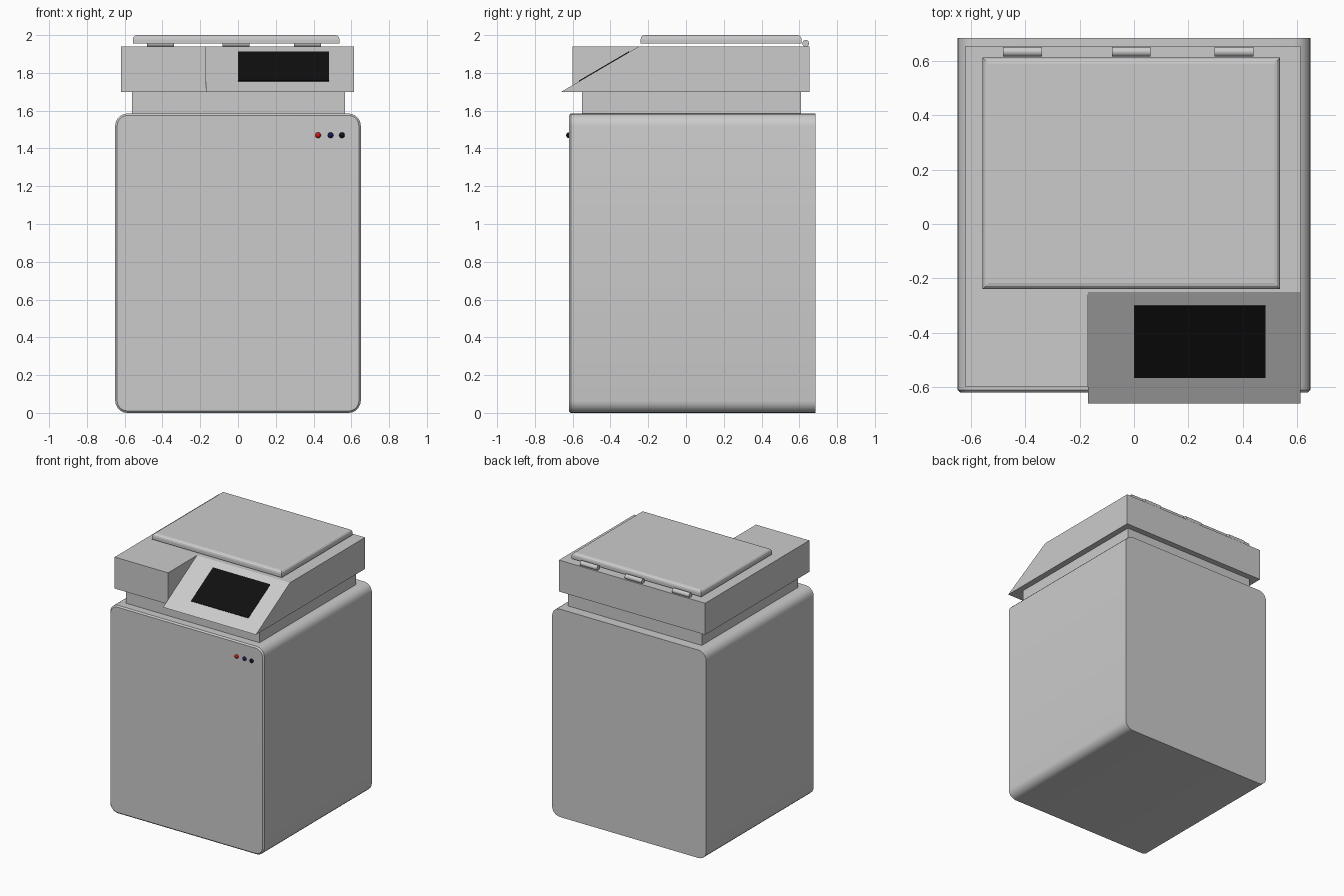
import bpy, bmesh
from math import pi, atan2

if "Cube" in bpy.data.objects:
    bpy.data.objects.remove(bpy.data.objects["Cube"])


def finish(name, bm, colour=None, smooth=False):
    bmesh.ops.recalc_face_normals(bm, faces=bm.faces[:])
    mesh = bpy.data.meshes.new(name)
    bm.to_mesh(mesh)
    bm.free()
    ob = bpy.data.objects.new(name, mesh)
    bpy.context.collection.objects.link(ob)
    if colour:
        mat = bpy.data.materials.new(name + "_colour")
        mat.diffuse_color = colour
        mat.use_nodes = True
        mat.node_tree.nodes["Principled BSDF"].inputs["Base Color"].default_value = mat.diffuse_color
        mesh.materials.append(mat)
    if smooth:
        bpy.ops.object.select_all(action='DESELECT')
        ob.select_set(True)
        bpy.context.view_layer.objects.active = ob
        bpy.ops.object.shade_smooth_by_angle(angle=0.6)
    return ob


def box(x0, x1, y0, y1, z0, z1):
    bm = bmesh.new()
    bmesh.ops.create_cube(bm, size=1)
    for v in bm.verts:
        v.co = (x1 if v.co.x > 0 else x0,
                y1 if v.co.y > 0 else y0,
                z1 if v.co.z > 0 else z0)
    return bm


def bevel(bm, test, width, segments):
    edges = [e for e in bm.edges if test(*[v.co for v in e.verts])]
    bmesh.ops.bevel(bm, geom=edges, offset=width, segments=segments,
                    profile=0.5, affect='EDGES')


# Cabinet: long edges running front to back are rounded, front rim eased
bm = box(-0.65, 0.65, -0.62, 0.685, 0, 1.585)
bevel(bm, lambda a, b: abs(a.y - b.y) > 0.5, 0.065, 5)
bevel(bm, lambda a, b: max(a.y, b.y) < -0.6, 0.01, 1)
finish("cabinet", bm, smooth=True)

# Recessed neck under the top deck
finish("neck", box(-0.56, 0.567, -0.55, 0.61, 1.57, 1.71))

# Top deck with the sloping console at the front right
L, M, R = -0.62, -0.17, 0.613
F, T, S, B = -0.60, -0.66, -0.25, 0.655
z0, z1 = 1.70, 1.94
slope = (z1 - z0) / (S - T)
zc = z0 + slope * (F - T)
points = [(L, F, z0), (M, F, z0), (M, T, z0), (R, T, z0), (R, B, z0), (L, B, z0),
          (L, F, z1), (M, F, z1), (M, S, z1), (R, S, z1), (R, B, z1), (L, B, z1),
          (M, F, zc)]
faces = [(0, 1, 2, 3, 4, 5), (6, 7, 8, 9, 10, 11), (0, 1, 12, 7, 6), (1, 2, 12),
         (12, 8, 7), (2, 3, 9, 8, 12), (3, 4, 10, 9), (4, 5, 11, 10), (5, 0, 6, 11)]
bm = bmesh.new()
verts = [bm.verts.new(p) for p in points]
for f in faces:
    bm.faces.new([verts[i] for i in f])
finish("top_deck", bm)

# Display lying on the console slope
finish("screen", box(0, 0.483, -0.1535, 0.1535, -0.004, 0.004), (0.005, 0.005, 0.005, 1))
screen = bpy.data.objects["screen"]
screen.location = (0, -0.433, z0 + slope * (-0.433 - T))
screen.rotation_euler.x = atan2(slope, 1)

# Lid with eased upper rim
bm = box(-0.557, 0.537, -0.24, 0.612, 1.955, 2.0)
bevel(bm, lambda a, b: min(a.z, b.z) > 1.99, 0.022, 3)
finish("lid", bm)

# Hinge barrels behind the lid
for i, x in enumerate((-0.41, -0.01, 0.368)):
    bm = bmesh.new()
    bmesh.ops.create_cone(bm, cap_ends=True, segments=20, radius1=0.018,
                          radius2=0.018, depth=0.143)
    hinge = finish(f"hinge_{i + 1}", bm, smooth=True)
    hinge.rotation_euler.y = pi / 2
    hinge.location = (x, 0.634, 1.956)

# Indicator buttons on the cabinet front
for name, x, colour in (("red_button", 0.424, (0.6, 0.01, 0.01, 1)),
                        ("blue_button", 0.49, (0.01, 0.01, 0.1, 1)),
                        ("black_button", 0.55, (0.005, 0.005, 0.01, 1))):
    bm = bmesh.new()
    bmesh.ops.create_uvsphere(bm, u_segments=20, v_segments=12, radius=0.015)
    finish(name, bm, colour, True).location = (x, -0.62, 1.47)
